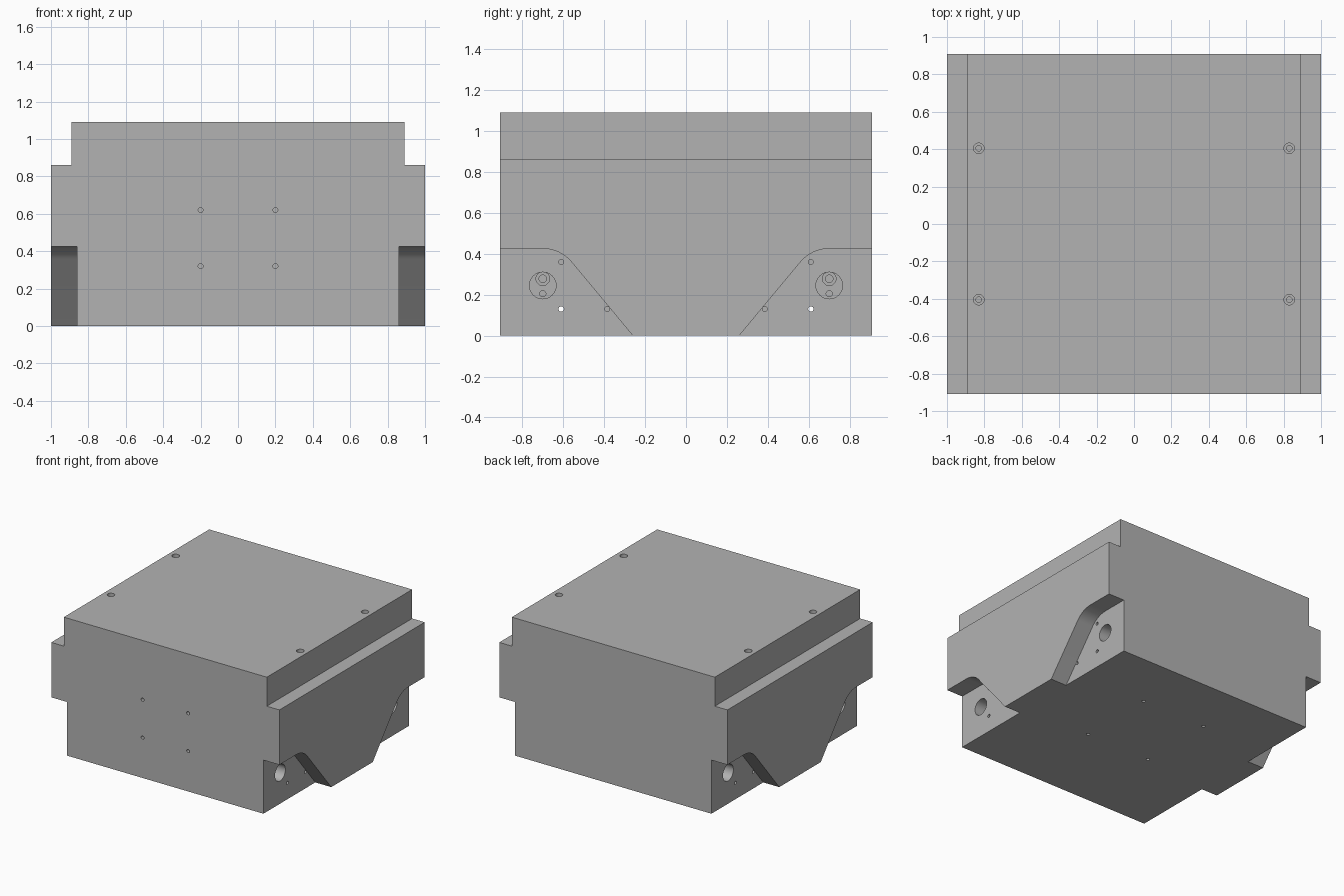
import bpy
import bmesh
from math import cos, sin, pi, radians
from mathutils import Matrix, Vector

cube = bpy.data.objects.get("Cube")
if cube:
    bpy.data.objects.remove(cube, do_unlink=True)

grey = bpy.data.materials.new("plain_grey")
grey.use_nodes = True
colour = (0.45, 0.45, 0.45, 1)
grey.diffuse_color = colour
grey.node_tree.nodes["Principled BSDF"].inputs["Base Color"].default_value = colour

HALF_Y = 0.91
TOP = 1.09
SIDE = 0.86      # x of the recessed corner walls


def prism(bm, points, sweep):
    """Extrude a closed outline of 3D points along a vector."""
    face = bm.faces.new([bm.verts.new(p) for p in points])
    out = bmesh.ops.extrude_face_region(bm, geom=[face])
    verts = [v for v in out["geom"] if isinstance(v, bmesh.types.BMVert)]
    bmesh.ops.translate(bm, verts=verts, vec=sweep)


def drill(bm, centre, direction, radius, depth, lift=0.0):
    """Cylinder reaching depth below the surface and lift above it."""
    d = Vector(direction)
    middle = Vector(centre) + d * (depth - lift) / 2
    turn = d.to_track_quat("Z", "Y").to_matrix().to_4x4()
    bmesh.ops.create_cone(bm, cap_ends=True, segments=32, radius1=radius,
                          radius2=radius, depth=depth + lift,
                          matrix=Matrix.Translation(middle) @ turn)


def make_object(name, bm):
    bmesh.ops.recalc_face_normals(bm, faces=bm.faces)
    mesh = bpy.data.meshes.new(name)
    bm.to_mesh(mesh)
    bm.free()
    mesh.materials.append(grey)
    obj = bpy.data.objects.new(name, mesh)
    bpy.context.collection.objects.link(obj)
    return obj


# Stepped housing, extruded from front to back
bm = bmesh.new()
right = [(1, 0), (1, 0.86), (0.89, 0.86), (0.89, TOP)]
outline = right + [(-x, z) for x, z in reversed(right)]
prism(bm, [(x, -HALF_Y, z) for x, z in outline], (0, 2 * HALF_Y, 0))
housing = make_object("housing", bm)

notches, pockets, bores, holes = (bmesh.new() for _ in range(4))

# Corner recess outline with a rounded shoulder
radius, shoulder_y, roof = 0.184, 0.70, 0.425
arc = [(shoulder_y - radius * sin(a), roof - radius + radius * cos(a))
       for a in (radians(50.2) * i / 12 for i in range(13))]
slope = [(0.26, 0), (0.26 - 0.1 / 1.2, -0.1)]
recess = [(1.1, -0.1), (1.1, roof)] + arc + slope

for sx in (-1, 1):
    for sy in (-1, 1):
        prism(notches, [(sx * SIDE, sy * y, z) for y, z in recess],
              (sx * 0.3, 0, 0))
        inward = (-sx, 0, 0)
        # Round pocket with a bore and a small pilot hole
        drill(pockets, (sx * SIDE, sy * 0.70, 0.245), inward, 0.065, 0.10, 0.02)
        drill(bores, (sx * (SIDE - 0.10), sy * 0.70, 0.278), inward, 0.033, 0.04, 0.02)
        drill(holes, (sx * (SIDE - 0.14), sy * 0.70, 0.278), inward, 0.018, 0.10, 0.02)
        drill(holes, (sx * (SIDE - 0.10), sy * 0.70, 0.205), inward, 0.015, 0.10, 0.02)
        # Small fixing holes around the pocket
        for y, z in ((0.61, 0.36), (0.385, 0.13)):
            drill(holes, (sx * SIDE, sy * y, z), inward, 0.012, 0.12, 0.01)
        # Counterbored screw holes in the top
        top = (sx * 0.83, sy * 0.405, TOP)
        drill(bores, top, (0, 0, -1), 0.028, 0.04, 0.02)
        drill(holes, top, (0, 0, -1), 0.015, 0.20)
    # Front and underside fixing holes
    for z in (0.32, 0.62):
        drill(holes, (sx * 0.20, -HALF_Y, z), (0, 1, 0), 0.013, 0.10, 0.02)
    for y in (-0.18, 0.445):
        drill(holes, (sx * 0.283, y, 0), (0, 0, 1), 0.013, 0.10, 0.02)
    # Hole running right through from side to side
    drill(holes, (-1, sx * 0.61, 0.13), (1, 0, 0), 0.013, 2, 0)

# Cut in stages so nested holes never overlap in one cutter
cutters = [make_object(name, bm) for name, bm in (
    ("recess_cutter", notches), ("pocket_cutter", pockets),
    ("bore_cutter", bores), ("hole_cutter", holes))]
for cutter in cutters:
    cutter.hide_render = True
    cut = housing.modifiers.new(cutter.name, "BOOLEAN")
    cut.operation = "DIFFERENCE"
    cut.solver = "EXACT"
    cut.object = cutter

bpy.ops.object.select_all(action="DESELECT")
housing.select_set(True)
bpy.context.view_layer.objects.active = housing
for cutter in cutters:
    bpy.ops.object.modifier_apply(modifier=cutter.name)
    bpy.data.objects.remove(cutter, do_unlink=True)
bpy.ops.object.shade_smooth_by_angle(angle=radians(30))
